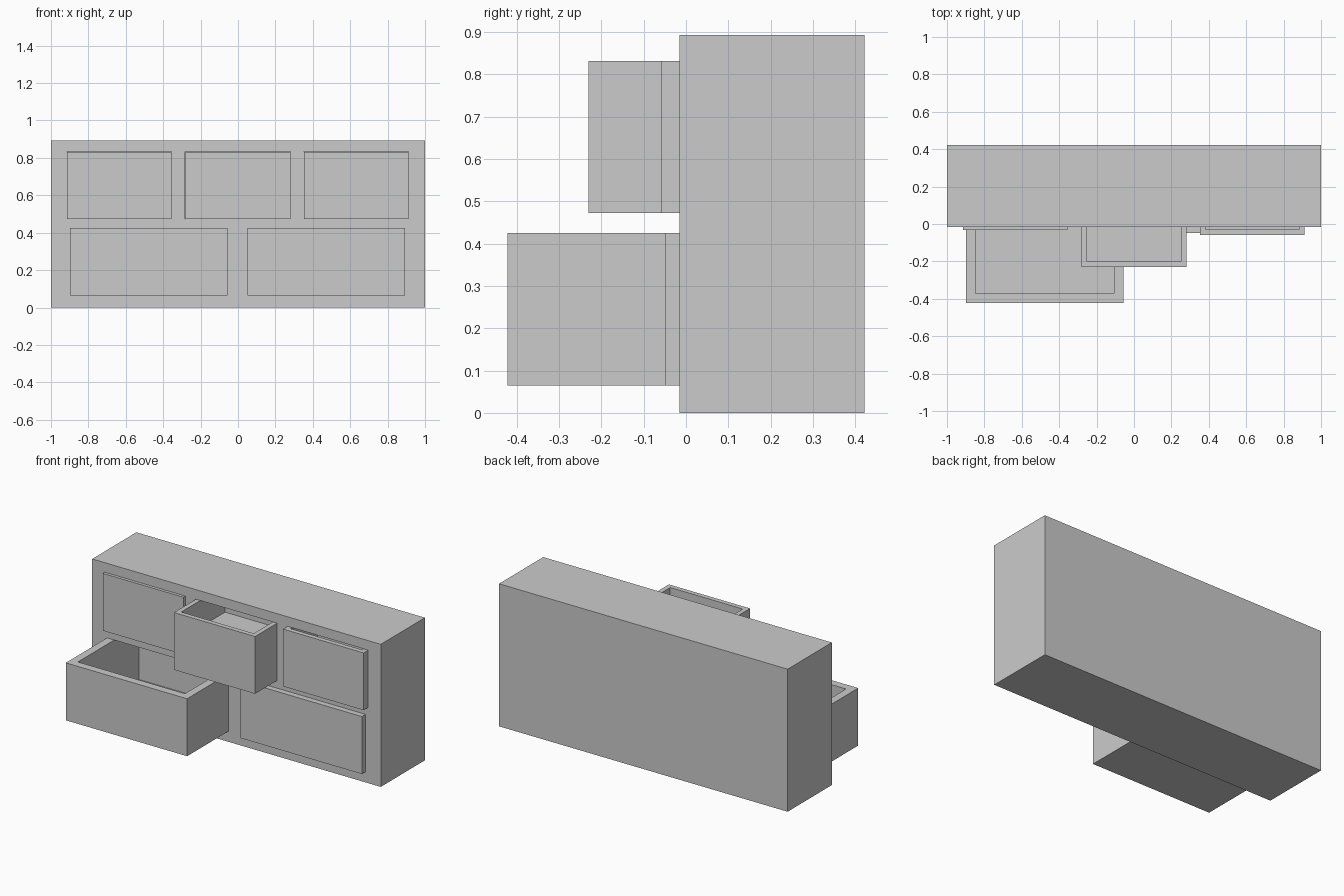
import bpy, bmesh
from mathutils import Matrix, Vector

if "Cube" in bpy.data.objects:
    bpy.data.objects.remove(bpy.data.objects["Cube"])

FACE_Y = -0.015   # cabinet front plane
BACK_Y = 0.422


def box(name, lo, hi, wall=0, floor=0):
    """Box between two corners; with a wall width it becomes an open tray."""
    lo, hi = Vector(lo), Vector(hi)
    bm = bmesh.new()
    m = Matrix.Translation((lo + hi) / 2) @ Matrix.Diagonal((*(hi - lo), 1))
    bmesh.ops.create_cube(bm, size=1, matrix=m)
    if wall:
        bm.normal_update()
        top = max(bm.faces, key=lambda f: f.normal.z)
        bmesh.ops.inset_region(bm, faces=[top], thickness=wall)
        new = bmesh.ops.extrude_face_region(bm, geom=[top])["geom"]
        verts = [v for v in new if isinstance(v, bmesh.types.BMVert)]
        if top.is_valid:
            bmesh.ops.delete(bm, geom=[top], context='FACES_ONLY')
        for v in verts:
            v.co.z = floor
        bmesh.ops.recalc_face_normals(bm, faces=bm.faces)
    me = bpy.data.meshes.new(name)
    bm.to_mesh(me)
    bm.free()
    ob = bpy.data.objects.new(name, me)
    bpy.context.collection.objects.link(ob)
    return ob


# Drawers: name, x range, z range, front y, back y, wall, inner floor z
TOP, LOW = (0.473, 0.832), (0.065, 0.425)
drawers = [
    ("top_left_drawer", (-0.914, -0.356), TOP, -0.032, 0.27, 0.042, 0.665),
    ("top_middle_drawer", (-0.282, 0.28), TOP, -0.231, 0.262, 0.042, 0.665),
    ("top_right_drawer", (0.353, 0.911), TOP, -0.058, 0.27, 0.042, 0.665),
    ("lower_left_drawer", (-0.898, -0.057), LOW, -0.422, 0.28, 0.07, 0.085),
    ("lower_right_drawer", (0.052, 0.893), LOW, -0.049, 0.28, 0.07, 0.085),
]

# Cabinet body
cabinet = box("cabinet", (-1, FACE_Y, 0), (1, BACK_Y, 0.893))

# Drawers and the slots they slide in
gap = 0.001
for name, (x0, x1), (z0, z1), front, back, wall, floor in drawers:
    box(name, (x0, front, z0), (x1, back, z1), wall, floor)
    slot = box(name + "_slot", (x0 - gap, FACE_Y - 0.1, z0 - gap),
               (x1 + gap, 0.3, z1 + gap))
    slot.hide_render = True
    slot.hide_set(True)
    mod = cabinet.modifiers.new("slot", 'BOOLEAN')
    mod.operation = 'DIFFERENCE'
    mod.solver = 'EXACT'
    mod.object = slot
